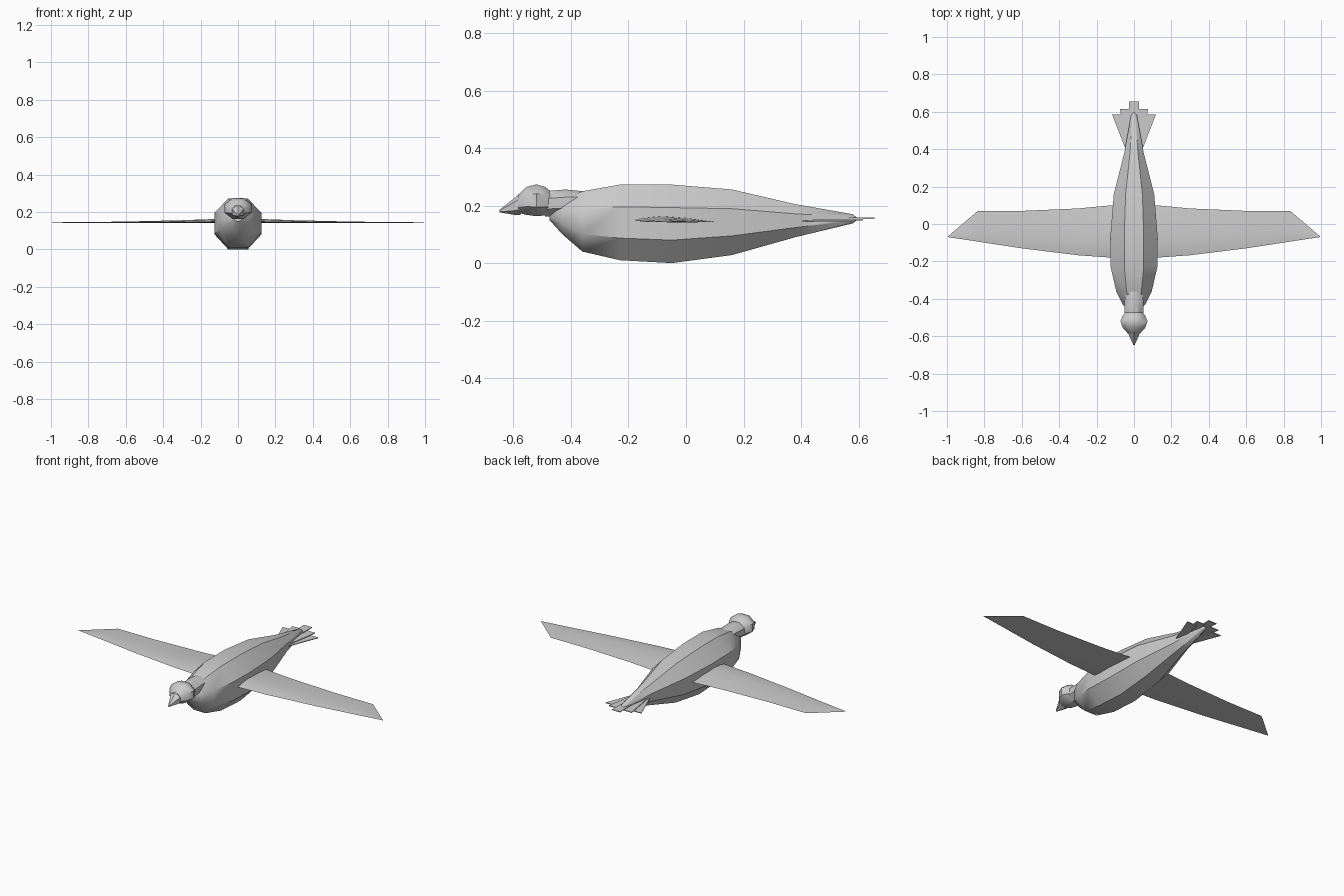
import bpy, bmesh, math

if "Cube" in bpy.data.objects:
    bpy.data.objects.remove(bpy.data.objects["Cube"])


def make(name, bm, smooth=True):
    bmesh.ops.recalc_face_normals(bm, faces=bm.faces)
    me = bpy.data.meshes.new(name)
    bm.to_mesh(me)
    bm.free()
    ob = bpy.data.objects.new(name, me)
    bpy.context.collection.objects.link(ob)
    if smooth:
        bpy.ops.object.select_all(action='DESELECT')
        ob.select_set(True)
        bpy.context.view_layer.objects.active = ob
        bpy.ops.object.shade_smooth_by_angle(angle=math.radians(40))
    return ob


def bridge(bm, rings, closed=True):
    for a, b in zip(rings, rings[1:]):
        n = len(a)
        for i in range(n if closed else n - 1):
            j = (i + 1) % n
            bm.faces.new((a[i], a[j], b[j], b[i]))


def loft(name, sections, sides=8):
    """Sections: y, half width, bottom z, top z of a flat-topped polygon ring."""
    bm = bmesh.new()
    k = math.cos(math.pi / sides)
    rings = []
    for y, w, lo, hi in sections:
        c, h = (lo + hi) / 2, (hi - lo) / 2
        ring = []
        for i in range(sides):
            a = 2 * math.pi * (i + 0.5) / sides
            ring.append(bm.verts.new((w * math.cos(a) / k, y, c + h * math.sin(a) / k)))
        rings.append(ring)
    bridge(bm, rings)
    bm.faces.new(rings[0])
    bm.faces.new(rings[-1])
    return make(name, bm)


# Body, neck, head and beak
loft("body", [(-0.475, 0.02, 0.15, 0.185), (-0.43, 0.06, 0.10, 0.22),
              (-0.36, 0.095, 0.04, 0.25), (-0.23, 0.125, 0.01, 0.273),
              (-0.05, 0.125, 0.0, 0.273), (0.16, 0.108, 0.028, 0.256),
              (0.38, 0.052, 0.09, 0.205), (0.58, 0.016, 0.138, 0.17),
              (0.595, 0.005, 0.15, 0.158)])
loft("neck", [(-0.36, 0.048, 0.18, 0.25), (-0.42, 0.05, 0.165, 0.256),
              (-0.49, 0.05, 0.162, 0.25)])
loft("head", [(-0.465, 0.04, 0.175, 0.245), (-0.49, 0.06, 0.166, 0.265),
              (-0.52, 0.072, 0.163, 0.274), (-0.555, 0.06, 0.168, 0.265),
              (-0.585, 0.033, 0.175, 0.235)])
loft("beak", [(-0.575, 0.034, 0.172, 0.24), (-0.60, 0.025, 0.172, 0.22),
              (-0.648, 0.003, 0.177, 0.185)], 6)

# Wings: thin cambered section tapering along the span
STATIONS = [(0.0, -0.18, 0.105, 0.022), (0.12, -0.18, 0.10, 0.021),
            (0.30, -0.167, 0.083, 0.014), (0.60, -0.13, 0.07, 0.007),
            (0.835, -0.094, 0.07, 0.004), (0.995, -0.07, -0.066, 0.003)]
for side, label in ((1, "left_wing"), (-1, "right_wing")):
    bm = bmesh.new()
    rings = []
    for x, lead, trail, t in STATIONS:
        prof = [(0, 0.3), (0.12, 0.7), (0.35, 1), (0.7, 0.6), (1, 0.05),
                (0.7, 0), (0.35, 0.1), (0.12, 0.1)]
        rings.append([bm.verts.new((side * x, lead + (trail - lead) * u, 0.142 + t * v))
                      for u, v in prof])
    bridge(bm, rings)
    bm.faces.new(rings[0])
    bm.faces.new(rings[-1])
    make(label, bm)

# Tail feathers: thin flat blades, stepped in length and height
FEATHERS = [(0, -0.018, 0.018, -0.027, 0.027, 0.655, 0.156),
            (1, 0.005, 0.04, 0.02, 0.075, 0.615, 0.151),
            (2, 0.015, 0.045, 0.05, 0.117, 0.585, 0.146)]
for n, x0, x1, x2, x3, end, z in FEATHERS:
    for side in ((1,) if n == 0 else (1, -1)):
        bm = bmesh.new()
        loops = []
        for dz in (-0.002, 0.002):
            loops.append([bm.verts.new((side * x, y, z + dz)) for x, y in
                          ((x0, 0.40), (x1, 0.40), (x3, end), (x2, end))])
        bridge(bm, loops)
        bm.faces.new(loops[0])
        bm.faces.new(loops[1])
        make(f"tail_feather_{n}_{'left' if side > 0 else 'right'}", bm, False)
